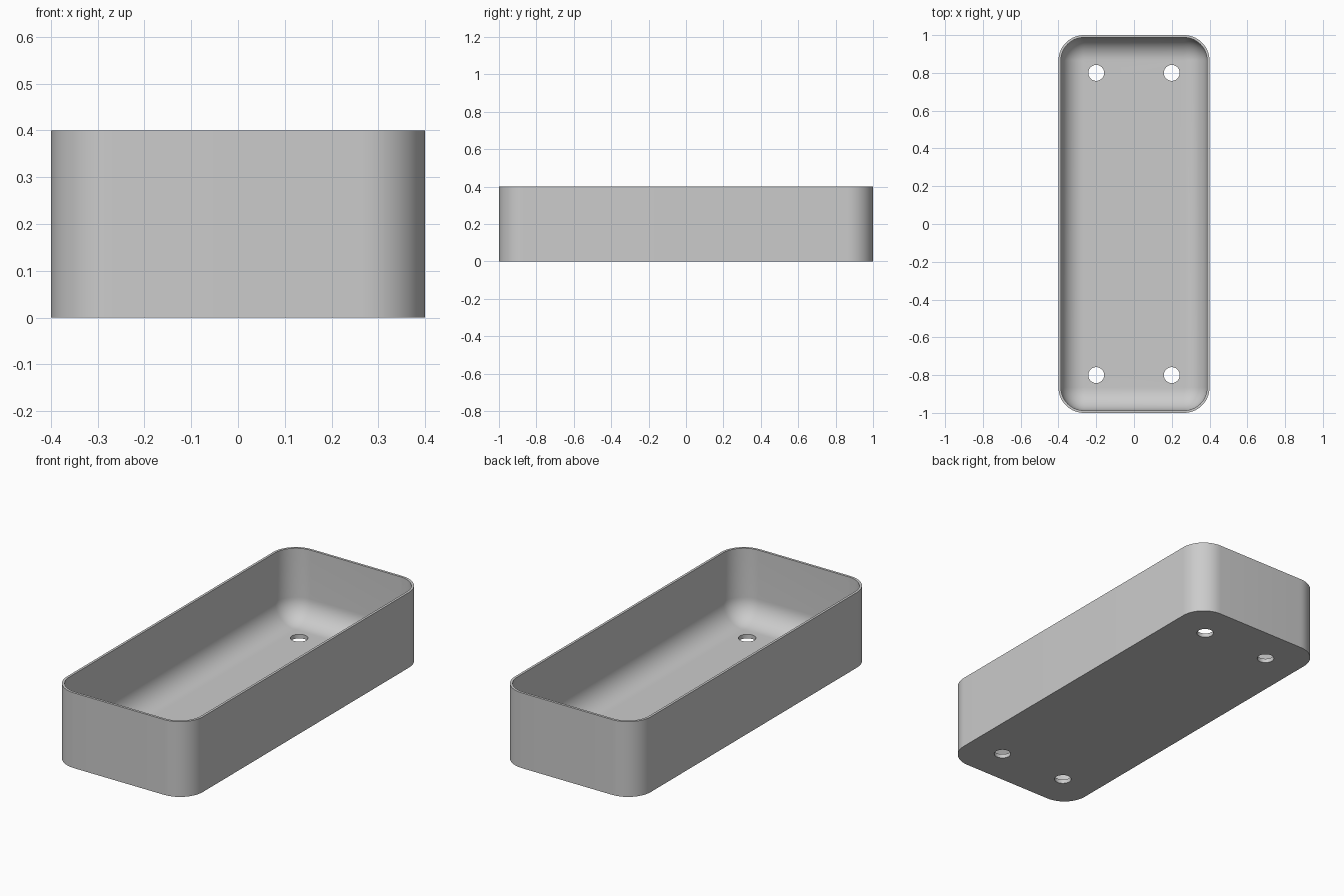
import bpy
import bmesh
from math import sin, cos, pi, radians

if "Cube" in bpy.data.objects:
    bpy.data.objects.remove(bpy.data.objects["Cube"])

HALF_X, HALF_Y, HEIGHT = 0.4, 1.0, 0.4
CORNER, WALL, FLOOR = 0.135, 0.013, 0.022
FILLET = CORNER - WALL - 0.004
STEPS = 14

grey = bpy.data.materials.new("light grey")
grey.use_nodes = True
grey.diffuse_color = (0.6, 0.6, 0.6, 1)
grey.node_tree.nodes["Principled BSDF"].inputs["Base Color"].default_value = (0.6, 0.6, 0.6, 1)


def ring(bm, inset, z):
    """Rounded rectangle of vertices, set in from the outer wall."""
    r = CORNER - inset
    verts = []
    for q, (sx, sy) in enumerate([(1, 1), (-1, 1), (-1, -1), (1, -1)]):
        for i in range(STEPS + 1):
            a = (q + i / STEPS) * pi / 2
            verts.append(bm.verts.new((sx * (HALF_X - CORNER) + r * cos(a),
                                       sy * (HALF_Y - CORNER) + r * sin(a), z)))
    return verts


# Tray shell: outer wall, rim, inner wall and rounded inner floor edge
sections = [(0, 0), (0, HEIGHT), (WALL, HEIGHT)]
for i in range(STEPS + 1):
    a = i / STEPS * pi / 2
    sections.append((WALL + FILLET * (1 - cos(a)), FLOOR + FILLET * (1 - sin(a))))
bm = bmesh.new()
rings = [ring(bm, inset, z) for inset, z in sections]
for lower, upper in zip(rings, rings[1:]):
    for i in range(len(lower)):
        j = (i + 1) % len(lower)
        bm.faces.new((lower[i], lower[j], upper[j], upper[i]))
bm.faces.new(rings[-1])
bm.faces.new(rings[0][::-1])
mesh = bpy.data.meshes.new("tray")
bm.to_mesh(mesh)
bm.free()
mesh.materials.append(grey)
tray = bpy.data.objects.new("tray", mesh)
bpy.context.collection.objects.link(tray)

# Four round drain holes through the floor
for x in (-0.2, 0.2):
    for y in (-0.8, 0.8):
        bpy.ops.mesh.primitive_cylinder_add(vertices=48, radius=0.042, depth=0.2, location=(x, y, 0))
        cutter = bpy.context.object
        cutter.name = "hole_cutter"
        cutter.hide_render = True
        cutter.data.materials.append(grey)
        bpy.context.view_layer.objects.active = tray
        cut = tray.modifiers.new("drain_hole", 'BOOLEAN')
        cut.operation = 'DIFFERENCE'
        cut.solver = 'EXACT'
        cut.object = cutter
        bpy.ops.object.modifier_apply(modifier=cut.name)
        bpy.data.objects.remove(cutter)

bpy.ops.object.select_all(action='DESELECT')
tray.select_set(True)
bpy.context.view_layer.objects.active = tray
bpy.ops.object.shade_smooth_by_angle(angle=radians(30))
